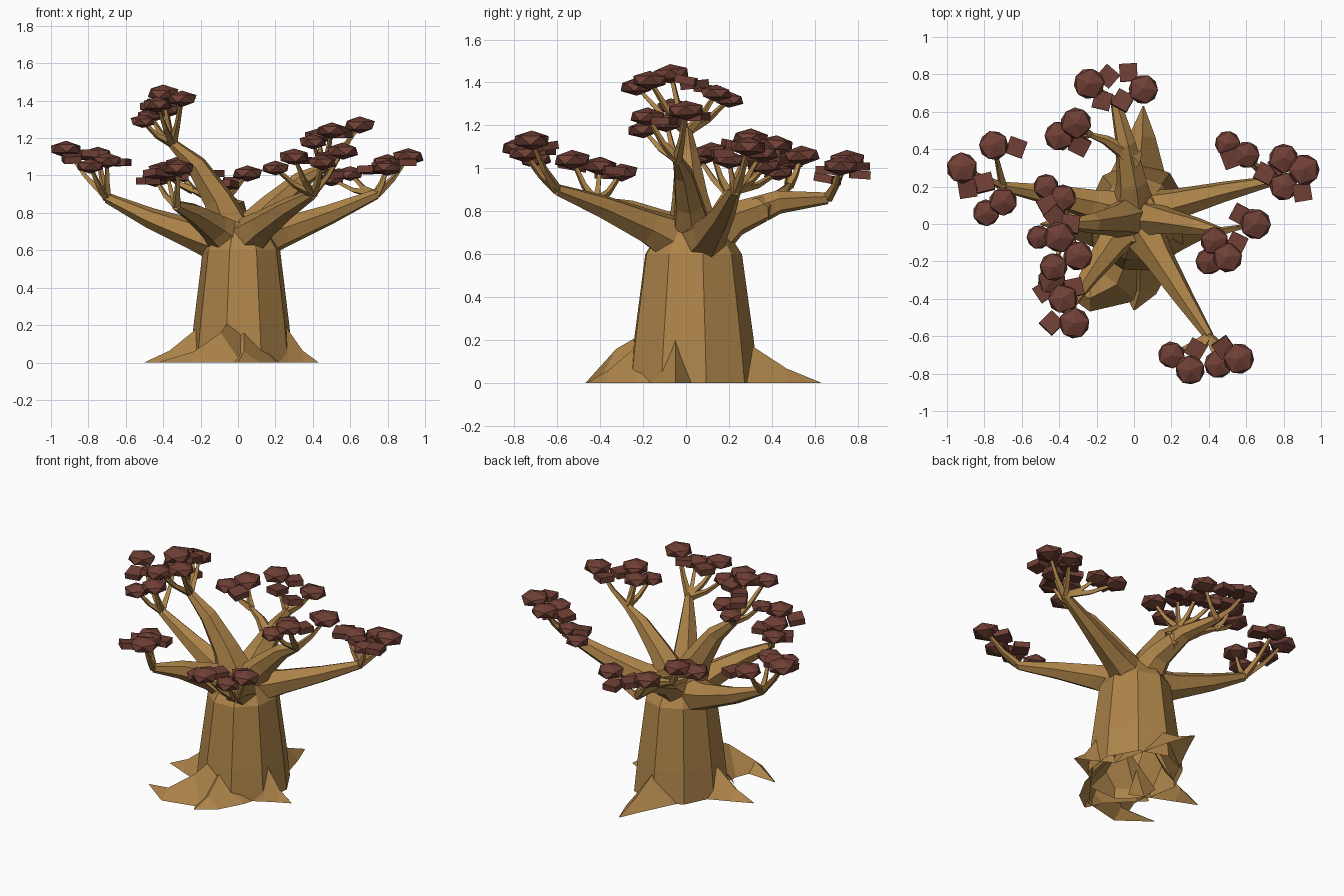
import bpy, bmesh, math, random
from mathutils import Vector, Matrix

random.seed(4)
UP = Vector((0, 0, 1))
HEART = (0, 0.04, 0.62)
TAPER = (1, 0.6, 0.4, 0.2)
if "Cube" in bpy.data.objects:
    bpy.data.objects.remove(bpy.data.objects["Cube"], do_unlink=True)


def material(name, red, green, blue):
    color = (red, green, blue, 1)
    mat = bpy.data.materials.new(name)
    mat.use_nodes = True
    mat.diffuse_color = color
    shader = next(node for node in mat.node_tree.nodes if node.type == "BSDF_PRINCIPLED")
    shader.inputs["Base Color"].default_value = color
    shader.inputs["Roughness"].default_value = 0.9
    return mat


BARK = material("tan bark", 0.42, 0.23, 0.067)
LEAF = material("dark red leaves", 0.16, 0.05, 0.036)


def finish(bm, name, mat):
    """Turn a bmesh into a named, flat-shaded object."""
    bmesh.ops.recalc_face_normals(bm, faces=bm.faces)
    mesh = bpy.data.meshes.new(name)
    bm.to_mesh(mesh)
    bm.free()
    mesh.materials.append(mat)
    obj = bpy.data.objects.new(name, mesh)
    bpy.context.collection.objects.link(obj)


def loft(bm, rings, closed=True):
    """Bridge rings of points and cap the far end; the near end stays open."""
    loops = [[bm.verts.new(point) for point in ring] for ring in rings]
    for low, high in zip(loops, loops[1:]):
        for i in range(0 if closed else 1, len(low)):
            bm.faces.new((low[i - 1], low[i], high[i], high[i - 1]))
    bm.faces.new(loops[-1])


def circle(sides):
    """Cosine and sine pairs around a full turn."""
    angles = [math.tau * (k + 0.3) / sides for k in range(sides)]
    return [(math.cos(angle), math.sin(angle)) for angle in angles]


def curve(start, elbow, tip):
    """Four points along a curve pulled towards its elbow."""
    start, elbow, tip = Vector(start), Vector(elbow), Vector(tip)
    steps = [k / 3 for k in range(4)]
    return [start.lerp(elbow, t).lerp(elbow.lerp(tip, t), t) for t in steps]


def direction(points, i):
    """Direction of a path at one of its points."""
    return points[min(i + 1, len(points) - 1)] - points[max(i - 1, 0)]


def tube(bm, points, radii, sides):
    """Tapered limb along a path."""
    side = (points[-1] - points[0]).cross(UP).normalized()
    rings = []
    for i, (point, radius) in enumerate(zip(points, radii)):
        normal = side.cross(direction(points, i)).normalized()
        rings.append([point + radius * (side * c + normal * s) for c, s in circle(sides)])
    loft(bm, rings)


def root(name, start, elbow, tip, height, width):
    """Ridged root, open below, that flattens and narrows along the ground."""
    bm = bmesh.new()
    points = curve((*start, 0), (*elbow, 0), (*tip, 0))
    rings = []
    for i, point in enumerate(points):
        left = 1 - i / len(points[1:]) + 0.02
        side = direction(points, i).cross(UP).normalized() * width * left
        rings.append([point + side, point + UP * height * left ** 1.5, point - side])
    loft(bm, rings, closed=False)
    finish(bm, name, BARK)


def placed(point, tilt, *scale):
    """Matrix for a flattened leaf shape, spun and tilted at random."""
    lean = Matrix.Rotation(random.uniform(-tilt, tilt), 4, "X")
    spin = Matrix.Rotation(random.uniform(0, math.tau), 4, "Z")
    return Matrix.Translation(point) @ lean @ spin @ Matrix.Diagonal((*scale, 1))


def branch(name, elbow, tip, top, tufts, squares, start=HEART, thick=0.14):
    """Limb with a bent twig to each tuft; tufts step down from the top one."""
    wood, crown = bmesh.new(), bmesh.new()
    limb = curve(start, elbow, tip)
    tube(wood, limb, [thick * part for part in TAPER], 6)
    for i, (x, y) in enumerate(tufts):
        # Twig
        end = Vector((x, y, top - 0.03 * i))
        bend = limb[-1].lerp(end, 0.5) - UP * 0.02
        tube(wood, [limb[-1], bend, end], (0.025, 0.016, 0.01), 4)
        # Round tuft
        bmesh.ops.create_icosphere(crown, subdivisions=1, radius=0.092 - 0.004 * i,
                                   matrix=placed(end, 0.1, 1, 1, 0.5))
    # Small square tufts under the round ones
    for i, (x, y) in enumerate(squares):
        spot = (x, y, top - 0.03 - 0.02 * i)
        bmesh.ops.create_cube(crown, size=0.095, matrix=placed(spot, 0.2, 1, 1, 0.4))
    finish(wood, name + "_branch", BARK)
    finish(crown, name + "_foliage", LEAF)


# Trunk, hollow from below
bm = bmesh.new()
loft(bm, [[(0.02 + radius * c, 0.03 + radius * 1.1 * s, z) for c, s in circle(9)]
          for z, radius in [(0, 0.28), (0.2, 0.26), (0.6, 0.21), (0.75, 0.12)]])
finish(bm, "trunk", BARK)

# Roots
root("front_root", (0, -0.1), (-0.1, -0.55), (-0.43, -0.32), height=0.28, width=0.2)
root("front_flare", (0, -0.1), (0.07, -0.33), (0, -0.46), height=0.28, width=0.25)
root("right_root", (-0.1, 0), (-0.3, 0), (-0.5, 0), height=0.3, width=0.17)
root("left_root", (0.2, -0.05), (0.3, -0.05), (0.43, -0.05), height=0.3, width=0.12)
root("back_root", (0, 0.1), (0.05, 0.4), (0.05, 0.63), height=0.32, width=0.2)

# Branches
branch("left_back", elbow=(0.35, 0.15, 0.72), tip=(0.74, 0.23, 0.9), top=1.1,
       tufts=[(0.91, 0.29), (0.8, 0.35), (0.8, 0.2), (0.6, 0.37), (0.5, 0.43)],
       squares=[(0.9, 0.17), (0.78, 0.32), (0.7, 0.27), (0.52, 0.35)])
branch("left_upper", elbow=(0.3, 0, 1), tip=(0.46, -0.04, 1.04), top=1.27, thick=0.12,
       tufts=[(0.65, 0), (0.5, -0.18), (0.43, -0.09), (0.4, -0.2)],
       squares=[(0.57, 0.05), (0.55, -0.1)])
branch("left_front", elbow=(0.2, -0.3, 0.8), tip=(0.4, -0.6, 0.9), top=1.13,
       tufts=[(0.56, -0.72), (0.3, -0.78), (0.45, -0.75), (0.2, -0.7)],
       squares=[(0.48, -0.66), (0.33, -0.67)])
branch("right_front", elbow=(-0.2, -0.2, 0.8), tip=(-0.33, -0.42, 0.84), top=1.04,
       tufts=[(-0.32, -0.53), (-0.38, -0.4), (-0.44, -0.3)],
       squares=[(-0.44, -0.53), (-0.32, -0.34), (-0.48, -0.36)])
branch("crown", elbow=(-0.15, 0, 1.05), tip=(-0.35, 0, 1.17), top=1.44,
       tufts=[(-0.4, -0.07), (-0.3, -0.17), (-0.43, -0.23), (-0.38, 0.14), (-0.47, 0.2),
              (-0.51, -0.07)],
       squares=[(-0.34, 0), (-0.42, 0.04), (-0.46, 0.1)])
branch("right", elbow=(-0.35, 0.15, 0.7), tip=(-0.7, 0.2, 0.88), top=1.14,
       tufts=[(-0.92, 0.3), (-0.75, 0.42), (-0.7, 0.12), (-0.79, 0.06)],
       squares=[(-0.8, 0.22), (-0.89, 0.19), (-0.63, 0.41)])
branch("back", elbow=(0, 0.3, 0.88), tip=(-0.1, 0.66, 0.86), top=1.04,
       tufts=[(-0.24, 0.75), (0.05, 0.72)],
       squares=[(-0.14, 0.79), (-0.17, 0.66), (-0.03, 0.81), (-0.06, 0.66)])
branch("right_back", elbow=(-0.1, 0.45, 0.87), tip=(-0.24, 0.48, 0.92), top=1.06,
       tufts=[(-0.31, 0.54), (-0.4, 0.47)], squares=[(-0.29, 0.42)],
       start=(0, 0.33, 0.8), thick=0.07)
